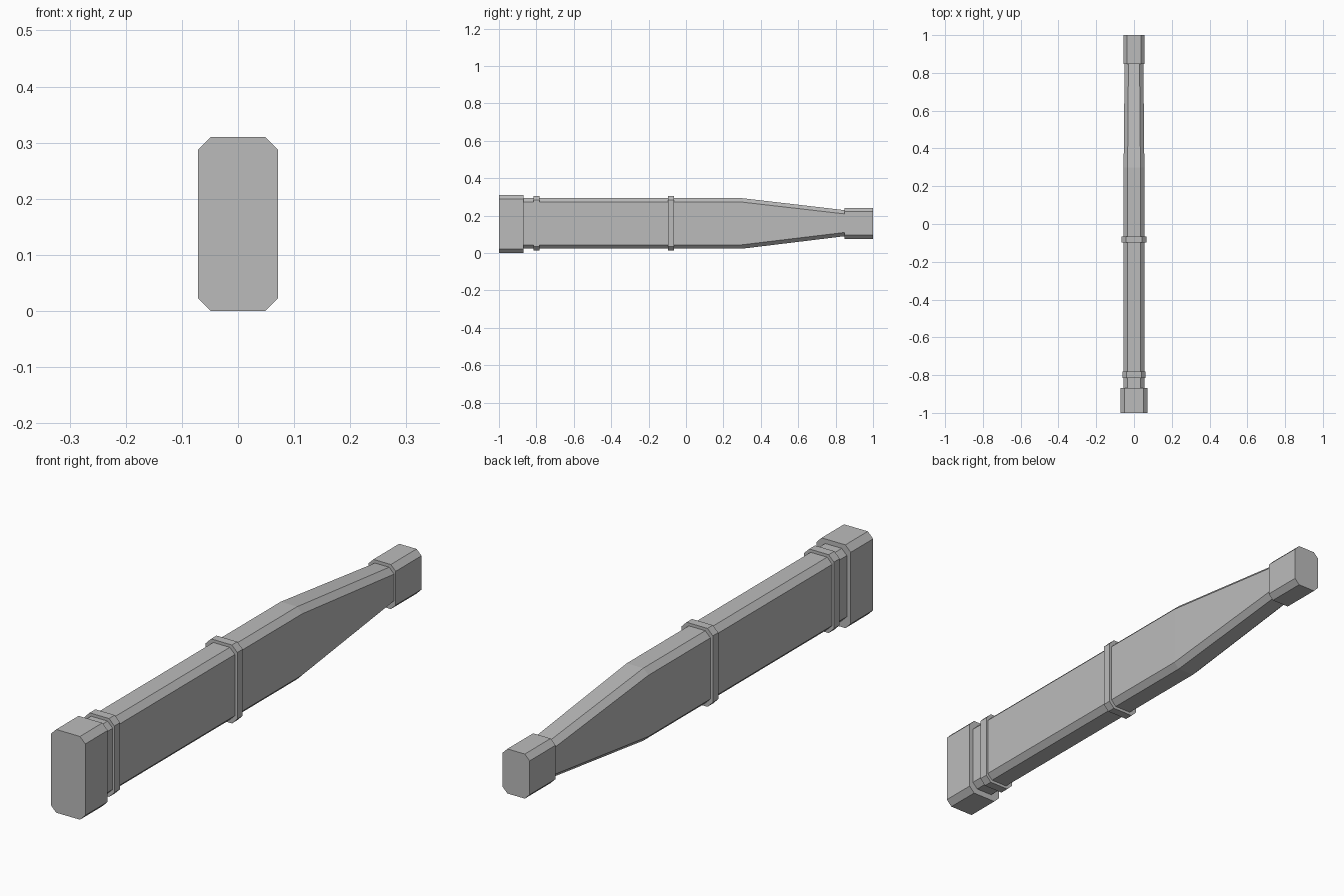
import bpy
import bmesh

if "Cube" in bpy.data.objects:
    bpy.data.objects.remove(bpy.data.objects["Cube"], do_unlink=True)

grey = bpy.data.materials.new("plain grey")
grey.use_nodes = True
grey.diffuse_color = (0.5, 0.5, 0.5, 1)
grey.node_tree.nodes["Principled BSDF"].inputs["Base Color"].default_value = (0.5, 0.5, 0.5, 1)


def loft(name, sections):
    """Join chamfered rectangles, each (y, half width, bottom, top, chamfer)."""
    bm = bmesh.new()
    rings = []
    for y, w, lo, hi, c in sections:
        right = [(w - c, lo), (w, lo + c), (w, hi - c), (w - c, hi)]
        outline = right + [(-x, z) for x, z in reversed(right)]
        rings.append([bm.verts.new((x, y, z)) for x, z in outline])
    for a, b in zip(rings, rings[1:]):
        for i in range(len(a)):
            j = (i + 1) % len(a)
            bm.faces.new((a[i], a[j], b[j], b[i]))
    bm.faces.new(rings[0])
    bm.faces.new(rings[-1])
    bmesh.ops.recalc_face_normals(bm, faces=bm.faces)
    mesh = bpy.data.meshes.new(name)
    bm.to_mesh(mesh)
    bm.free()
    mesh.materials.append(grey)
    obj = bpy.data.objects.new(name, mesh)
    bpy.context.collection.objects.link(obj)


def block(name, y0, y1, w, lo, hi, c):
    loft(name, [(y0, w, lo, hi, c), (y1, w, lo, hi, c)])


# Long sheath body, straight and then tapering to the tip
loft("sheath_body", [(-0.9, 0.055, 0.023, 0.293, 0.021),
                     (0.3, 0.055, 0.023, 0.293, 0.021),
                     (0.9, 0.049, 0.096, 0.223, 0.02)])

# End caps
block("mouth_cap", -1.0, -0.868, 0.071, 0.0, 0.31, 0.022)
block("tip_cap", 0.848, 1.0, 0.056, 0.075, 0.241, 0.02)

# Raised bands around the body
block("front_band", -0.816, -0.782, 0.062, 0.012, 0.304, 0.022)
block("middle_band", -0.097, -0.065, 0.065, 0.012, 0.304, 0.022)
